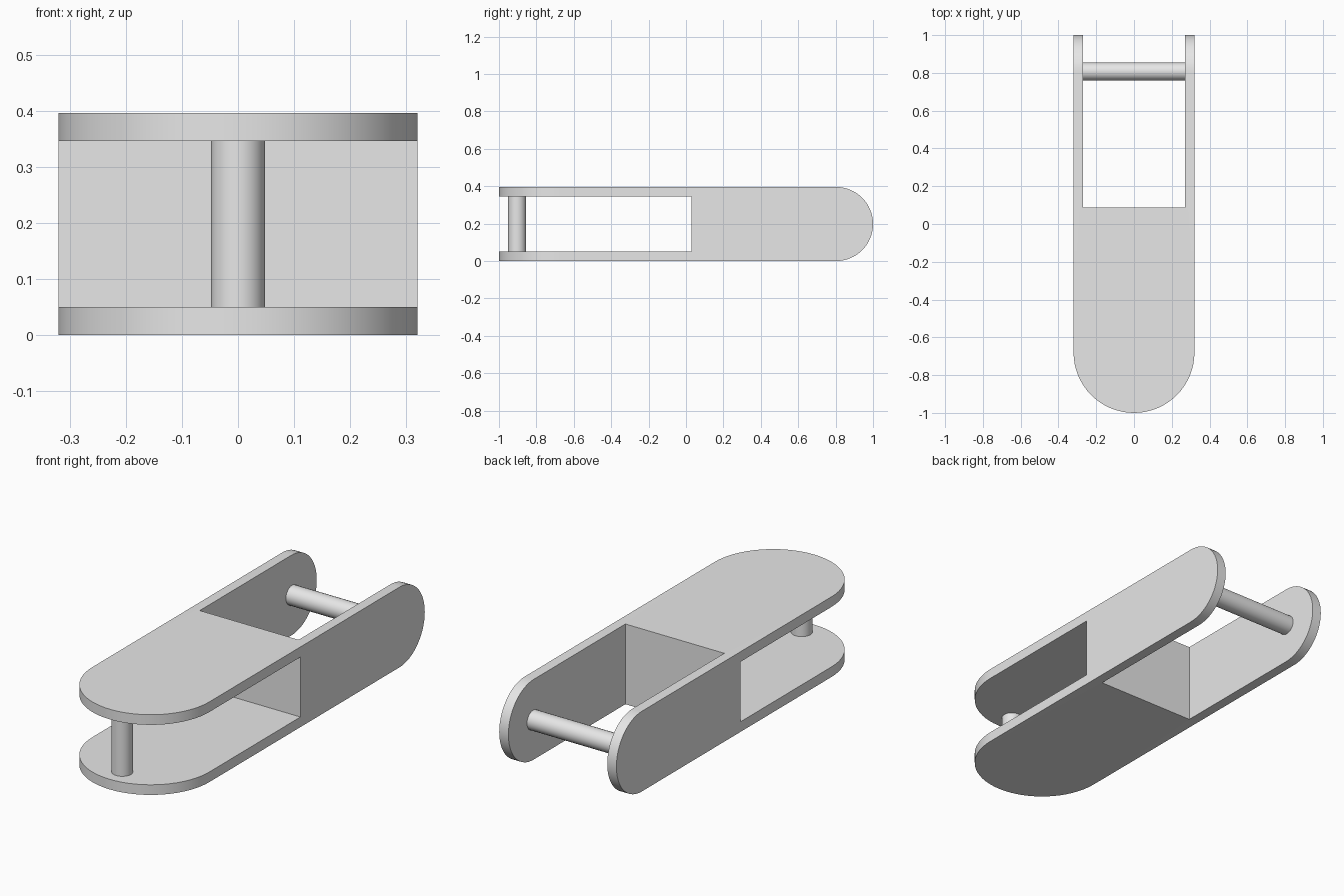
import bpy
import bmesh
from math import sin, cos, pi
from mathutils import Matrix, Vector

cube = bpy.data.objects.get("Cube")
if cube:
    bpy.data.objects.remove(cube, do_unlink=True)

HALF_W, HEIGHT, WALL = 0.32, 0.396, 0.05
MID = HEIGHT / 2
WEB_FRONT, WEB_BACK = 0.03, 0.087
PIN_R = 0.048
ARC = 32

grey = bpy.data.materials.new("light grey")
grey.use_nodes = True
colour = (0.8, 0.8, 0.8, 1)
grey.diffuse_color = colour
grey.node_tree.nodes["Principled BSDF"].inputs["Base Color"].default_value = colour


def finish(name, bm):
    bmesh.ops.recalc_face_normals(bm, faces=bm.faces)
    mesh = bpy.data.meshes.new(name)
    bm.to_mesh(mesh)
    bm.free()
    mesh.materials.append(grey)
    obj = bpy.data.objects.new(name, mesh)
    bpy.context.collection.objects.link(obj)
    return obj


def prism(name, points, direction):
    """Extrude a closed outline along a direction."""
    bm = bmesh.new()
    face = bm.faces.new([bm.verts.new(p) for p in points])
    result = bmesh.ops.extrude_face_region(bm, geom=[face])
    verts = [g for g in result["geom"] if isinstance(g, bmesh.types.BMVert)]
    bmesh.ops.translate(bm, verts=verts, vec=direction)
    return finish(name, bm)


def box(name, low, high):
    low, high = Vector(low), Vector(high)
    bm = bmesh.new()
    bmesh.ops.create_cube(bm, size=1, matrix=Matrix.Translation((low + high) / 2)
                          @ Matrix.Diagonal((*(high - low), 1)))
    return finish(name, bm)


def pin(name, centre, length, axis):
    bm = bmesh.new()
    turn = Matrix.Rotation(pi / 2, 4, "Y") if axis == "X" else Matrix()
    bmesh.ops.create_cone(bm, cap_ends=True, segments=24, radius1=PIN_R, radius2=PIN_R,
                          depth=length, matrix=Matrix.Translation(centre) @ turn)
    return finish(name, bm)


def smooth(obj):
    bpy.ops.object.select_all(action="DESELECT")
    obj.select_set(True)
    bpy.context.view_layer.objects.active = obj
    bpy.ops.object.shade_smooth_by_angle()


def combine(obj, cutter, operation):
    mod = obj.modifiers.new(operation.lower(), "BOOLEAN")
    mod.operation, mod.object, mod.solver = operation, cutter, "EXACT"
    bpy.context.view_layer.objects.active = obj
    bpy.ops.object.modifier_apply(modifier=mod.name)
    bpy.data.objects.remove(cutter, do_unlink=True)


# Link body: plan outline with a round front end
angles = [pi * i / ARC for i in range(ARC + 1)]
plan = [(-HALF_W * cos(a), HALF_W - 1 - HALF_W * sin(a), 0) for a in angles]
plan += [(HALF_W, 1.1, 0), (-HALF_W, 1.1, 0)]
body = prism("link_body", plan, (0, 0, HEIGHT))

# Side outline with a round back end
side = [(-0.5, 1 - MID + MID * sin(a), MID - (MID * cos(a))) for a in angles]
side += [(-0.5, -1.1, HEIGHT), (-0.5, -1.1, 0)]
side[0] = (-0.5, 1 - MID, 0)
side = [(x, y, z + (z - MID) * 0.00001) for x, y, z in side]
combine(body, prism("side_cutter", side, (1, 0, 0)), "INTERSECT")

# Horizontal slot at the front, vertical slot at the back
combine(body, box("front_slot_cutter", (-0.5, -1.2, WALL), (0.5, WEB_FRONT, HEIGHT - WALL)),
        "DIFFERENCE")
inner = HALF_W - WALL
combine(body, box("back_slot_cutter", (-inner, WEB_BACK, -0.1), (inner, 1.2, 0.5)),
        "DIFFERENCE")
smooth(body)

# Pins bridging the two forks, ends sunk slightly into the walls
smooth(pin("front_pin", (0, -0.903, MID), HEIGHT - 2 * WALL + 0.01, "Z"))
smooth(pin("back_pin", (0, 0.807, MID), 2 * inner + 0.01, "X"))
